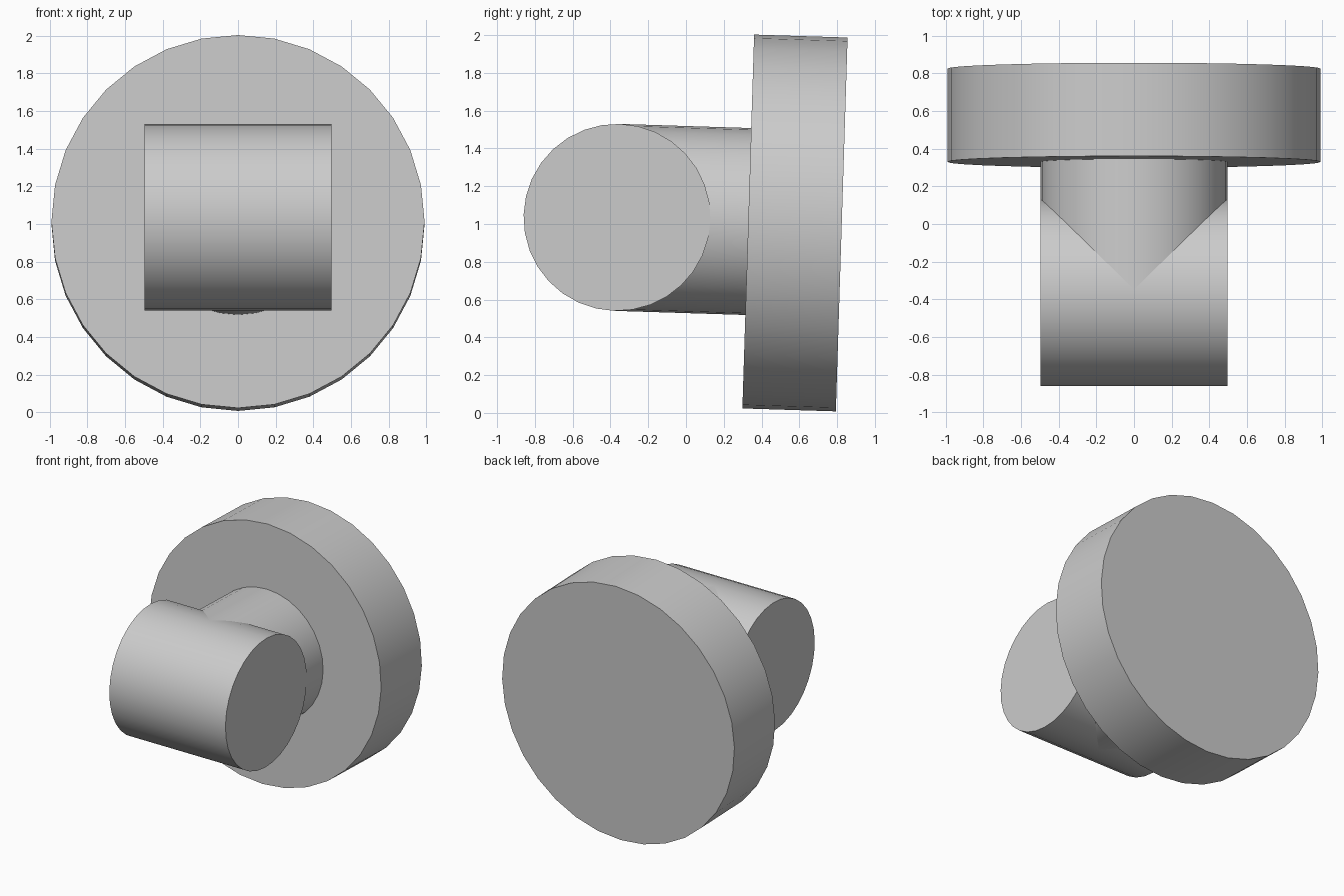
import bpy
from math import radians
from mathutils import Matrix, Vector

cube = bpy.data.objects.get("Cube")
if cube:
    bpy.data.objects.remove(cube, do_unlink=True)

grey = bpy.data.materials.new("plain grey")
grey.use_nodes = True
colour = (0.6, 0.6, 0.6, 1)
grey.diffuse_color = colour
grey.node_tree.nodes["Principled BSDF"].inputs["Base Color"].default_value = colour

# The whole fitting leans slightly about x, pivoting on the crossbar centre
PIVOT = Matrix.Translation((0, -0.365, 1.035)) @ Matrix.Rotation(radians(-1.8), 4, "X")
RADIUS = 0.495


def cylinder(name, radius, start, end, axis):
    """Smooth cylinder between two distances along an axis of the leaning frame."""
    bpy.ops.mesh.primitive_cylinder_add(vertices=32, radius=radius, depth=end - start)
    obj = bpy.context.object
    obj.name = name
    direction = Vector(axis)
    turn = Matrix.Rotation(radians(90), 4, "Y" if direction.x else "X")
    obj.matrix_world = PIVOT @ Matrix.Translation(direction * (start + end) / 2) @ turn
    obj.data.materials.append(grey)
    bpy.ops.object.shade_smooth_by_angle(angle=radians(30))
    return obj


# Crossbar, the stem behind it, and the wide end disc
cylinder("crossbar", RADIUS, -RADIUS, RADIUS, (1, 0, 0))
cylinder("stem", RADIUS, 0, 0.75, (0, 1, 0))
cylinder("disc", RADIUS * 2, 0.695, 1.19, (0, 1, 0))
